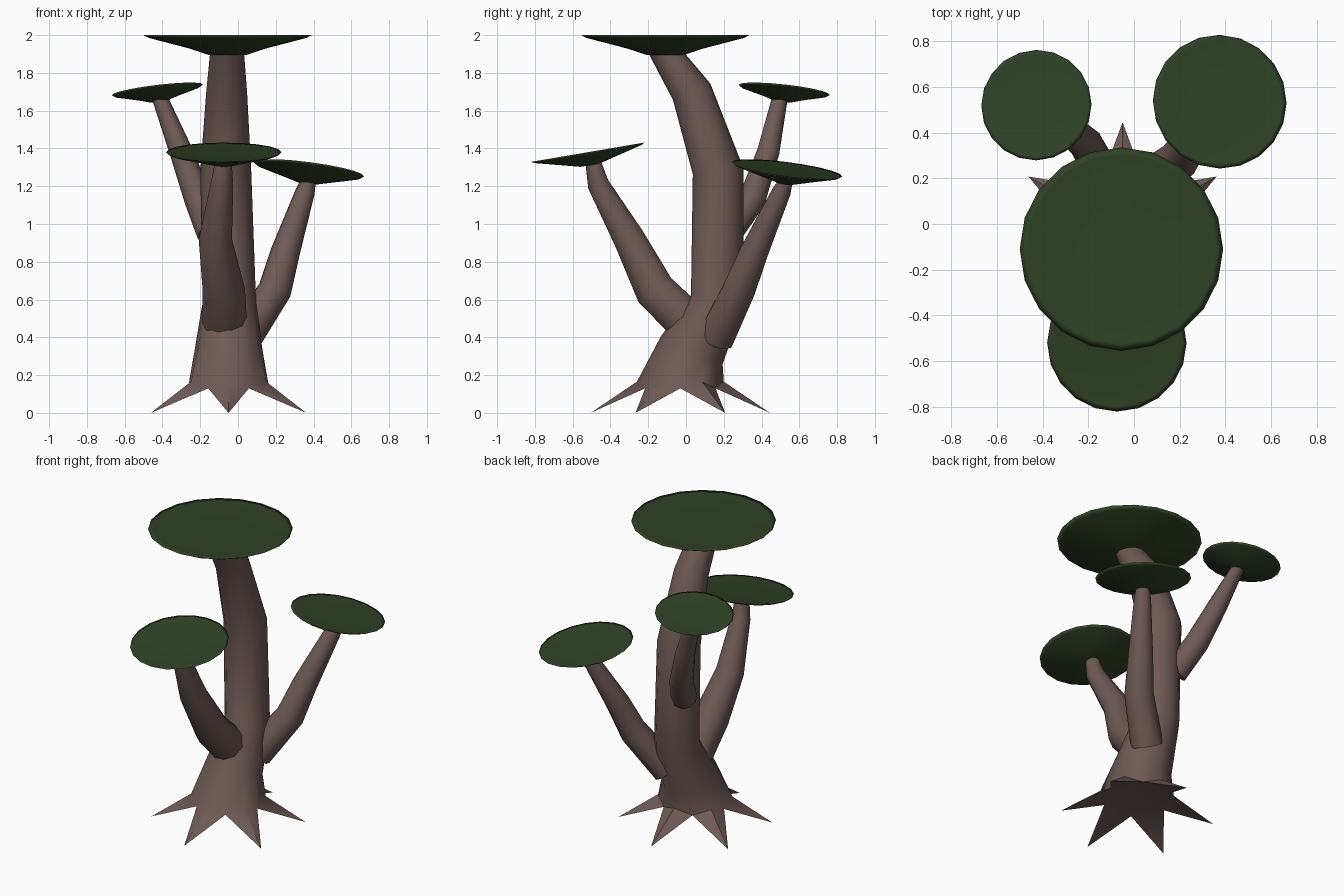
import bpy, bmesh, math
from mathutils import Vector

if "Cube" in bpy.data.objects:
    bpy.data.objects.remove(bpy.data.objects["Cube"])


def material(name, rgb):
    m = bpy.data.materials.new(name)
    m.diffuse_color = (*rgb, 1)
    m.use_nodes = True
    m.node_tree.nodes["Principled BSDF"].inputs["Base Color"].default_value = m.diffuse_color
    return m


BARK = material("brown bark", (0.155, 0.102, 0.088))
LEAF = material("dark green leaf", (0.029, 0.054, 0.019))


def finish(bm, name, mat, angle=None):
    bmesh.ops.recalc_face_normals(bm, faces=bm.faces)
    me = bpy.data.meshes.new(name)
    bm.to_mesh(me)
    bm.free()
    me.materials.append(mat)
    ob = bpy.data.objects.new(name, me)
    bpy.context.collection.objects.link(ob)
    me.shade_smooth()
    if angle:
        bpy.ops.object.select_all(action='DESELECT')
        ob.select_set(True)
        bpy.context.view_layer.objects.active = ob
        bpy.ops.object.shade_smooth_by_angle(angle=math.radians(angle))
    return ob


def ring(bm, c, t, r, n):
    """Circle of n vertices around c, facing direction t."""
    t = t.normalized()
    u = (Vector((1, 0, 0)) - t * t.x).normalized()
    v = t.cross(u)
    return [bm.verts.new(c + (u * math.cos(a) + v * math.sin(a)) * r)
            for a in (2 * math.pi * i / n for i in range(n))]


def bridge(bm, a, b):
    n = len(a)
    for i in range(n):
        j = (i + 1) % n
        bm.faces.new((a[i], a[j], b[j], b[i]))


def tube(bm, path, n, end_dir=None):
    """Tapered tube through (x, y, z, radius) points; returns its rings."""
    pts = [Vector(p[:3]) for p in path]
    rings = []
    for i, p in enumerate(pts):
        t = pts[min(i + 1, len(pts) - 1)] - pts[max(i - 1, 0)]
        if end_dir and i == len(pts) - 1:
            t = Vector(end_dir)
        rings.append(ring(bm, p, t, path[i][3], n))
    for a, b in zip(rings, rings[1:]):
        bridge(bm, a, b)
    bm.faces.new(rings[-1])
    return rings


# Trunk with six pointed roots
bm = bmesh.new()
rings = tube(bm, [(-.05, .03, .33, .18), (-.045, .165, .60, .14),
                  (-.065, .17, 1.28, .135), (-.06, .03, 1.70, .108),
                  (-.058, -.105, 1.905, .09)], 12, (0, -.1, 1))
# lowest ring was given the forward lean of the next section
lean = Vector((0, .20, .45)).to_track_quat('Z', 'Y')
for i, v in enumerate(rings[0]):
    a = math.radians(30 * i)
    y = math.sin(a) * .18
    v.co = (-.05 + math.cos(a) * .18, .03 + y * .91, .33 - y * .41)


def polar(deg, r, z):
    a = math.radians(deg)
    return bm.verts.new((-.05 + r * math.cos(a), -.03 + r * math.sin(a), z))


skirt = [polar(30 * i, .23 if i % 2 else .215, .165 if i % 2 else .13)
         for i in range(12)]
bridge(bm, skirt, rings[0])
for i in range(1, 12, 2):
    tip = polar(30 * i, .475, .0)
    left, ridge, right = skirt[i - 1], skirt[i], skirt[(i + 1) % 12]
    for tri in ((left, tip, ridge), (ridge, tip, right), (left, right, tip)):
        bm.faces.new(tri)
bm.faces.new(skirt[::2])
finish(bm, "trunk", BARK, 50)

# Branches
branches = {
    "back_left_branch": [(-.14, .22, .95, .08), (-.21, .35, 1.13, .075),
                         (-.30, .435, 1.38, .062), (-.41, .495, 1.66, .045)],
    "back_right_branch": [(.03, .16, .40, .10), (.195, .28, .65, .09),
                          (.25, .36, .85, .078), (.355, .505, 1.17, .052),
                          (.37, .525, 1.225, .042)],
    "front_branch": [(-.07, .05, .44, .12), (-.075, -.165, .65, .112),
                     (-.12, -.30, .92, .088), (-.085, -.465, 1.21, .06),
                     (-.078, -.49, 1.325, .045)],
}
for name, path in branches.items():
    bm = bmesh.new()
    rings = tube(bm, path, 10, (0, 0, 1))
    bm.faces.new(rings[0])
    finish(bm, name, BARK, 50)


# Leaf discs: flat top, shallow cone below
def leaf_disc(name, centre, normal, radius, depth, neck, sides):
    bm = bmesh.new()
    c, n = Vector(centre), Vector(normal).normalized()
    profile = [(neck, -depth), (radius * .45, -depth * .68),
               (radius * .94, -depth * .14), (radius, 0),
               (radius * .93, -.003), (radius * .4, -.003)]
    rows = [ring(bm, c + n * h, n, r, sides) for r, h in profile]
    for a, b in zip(rows, rows[1:]):
        bridge(bm, a, b)
    bm.faces.new(rows[0])
    bm.faces.new(rows[-1])
    finish(bm, name, LEAF)


leaf_disc("top_leaf_disc", (-.055, -.11, 2.0), (0, 0, 1), .445, .105, .10, 20)
leaf_disc("back_left_leaf_disc", (-.427, .52, 1.71), (-.12, .11, 1), .243, .06, .05, 20)
leaf_disc("back_right_leaf_disc", (.375, .535, 1.29), (.13, .13, 1), .295, .075, .05, 20)
leaf_disc("front_leaf_disc", (-.075, -.52, 1.38), (0, -.17, 1), .305, .07, .05, 20)
